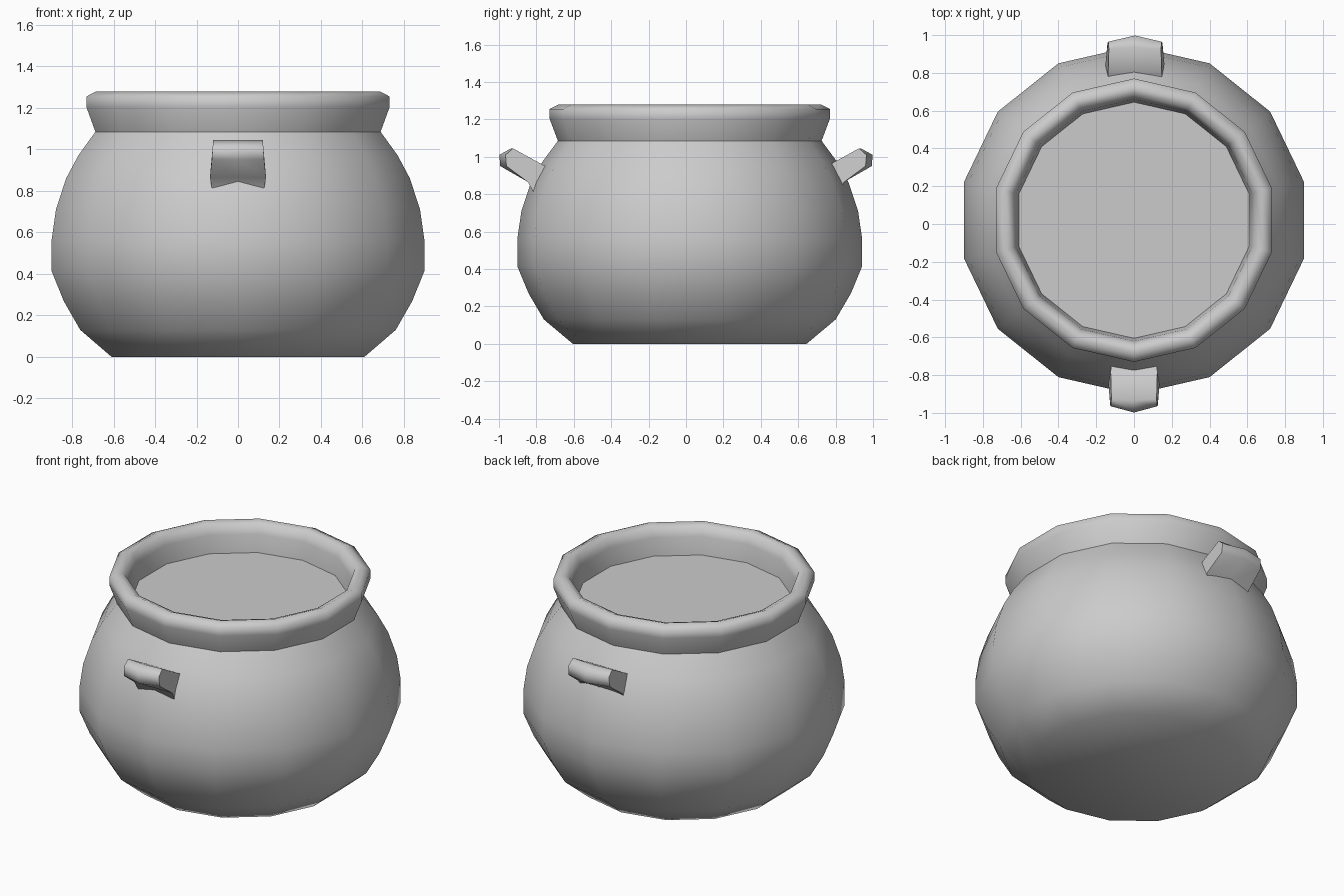
import bpy, bmesh
from math import cos, sin, pi, radians

if "Cube" in bpy.data.objects:
    bpy.data.objects.remove(bpy.data.objects["Cube"])

SIDES = 14
CY = 0.02  # pot axis sits slightly behind the origin


def finish(name, bm, angle):
    mesh = bpy.data.meshes.new(name)
    bm.to_mesh(mesh)
    bm.free()
    ob = bpy.data.objects.new(name, mesh)
    bpy.context.collection.objects.link(ob)
    bpy.ops.object.select_all(action='DESELECT')
    ob.select_set(True)
    bpy.context.view_layer.objects.active = ob
    bpy.ops.object.shade_smooth_by_angle(angle=radians(angle))
    return ob


def lathe(name, profile, angle, cap_bottom=False, cap_top=False):
    bm = bmesh.new()
    rings = []
    for r, z in profile:
        rings.append([bm.verts.new((r * cos(pi / 2 + 2 * pi * j / SIDES),
                                    CY + r * sin(pi / 2 + 2 * pi * j / SIDES), z))
                      for j in range(SIDES)])
    for a, b in zip(rings, rings[1:]):
        for j in range(SIDES):
            k = (j + 1) % SIDES
            bm.faces.new((a[j], a[k], b[k], b[j]))
    if cap_bottom:
        bm.faces.new(rings[0][::-1])
    if cap_top:
        bm.faces.new(rings[-1])
    return finish(name, bm, angle)


def handle(name, side, x_mid, half):
    # (distance out, height, half width factor, extra bulge at the middle)
    section = [(0.70, 0.92, 0.9, 0), (0.78, 0.965, 0.95, 0),
               (0.925, 1.045, 0.92, 0.01), (0.965, 1.01, 0.94, 0.033),
               (0.96, 0.95, 0.97, 0.033), (0.845, 0.865, 1.04, 0),
               (0.81, 0.80, 0.95, 0)]
    bm = bmesh.new()
    cols = []
    for u in (-1, 0, 1):
        cols.append([bm.verts.new((x_mid + u * half * w,
                                   side * (d + (bulge if u == 0 else 0)), z))
                     for d, z, w, bulge in section])
    n = len(section)
    for a, b in zip(cols, cols[1:]):
        for j in range(n):
            k = (j + 1) % n
            bm.faces.new((a[j], a[k], b[k], b[j]))
    bm.faces.new(cols[0][::-1])
    bm.faces.new(cols[-1])
    bmesh.ops.recalc_face_normals(bm, faces=bm.faces)
    return finish(name, bm, 65)


# Round belly with flat base
lathe("pot_body", [(0.625, 0), (0.78, 0.13), (0.862, 0.27), (0.922, 0.415),
                   (0.922, 0.56), (0.90, 0.71), (0.85, 0.86), (0.79, 0.97),
                   (0.705, 1.085)], 45, cap_bottom=True)

# Flared collar rolling over into the mouth
lathe("pot_rim", [(0.705, 1.085), (0.75, 1.205), (0.75, 1.255), (0.70, 1.28),
                  (0.66, 1.265), (0.64, 1.21), (0.625, 1.10)], 70)

# Contents surface inside the mouth
lathe("contents", [(0.628, 1.10)], 30, cap_top=True)

# Lug handles, front and back
handle("front_handle", -1, 0.0, 0.13)
handle("back_handle", 1, 0.005, 0.15)
